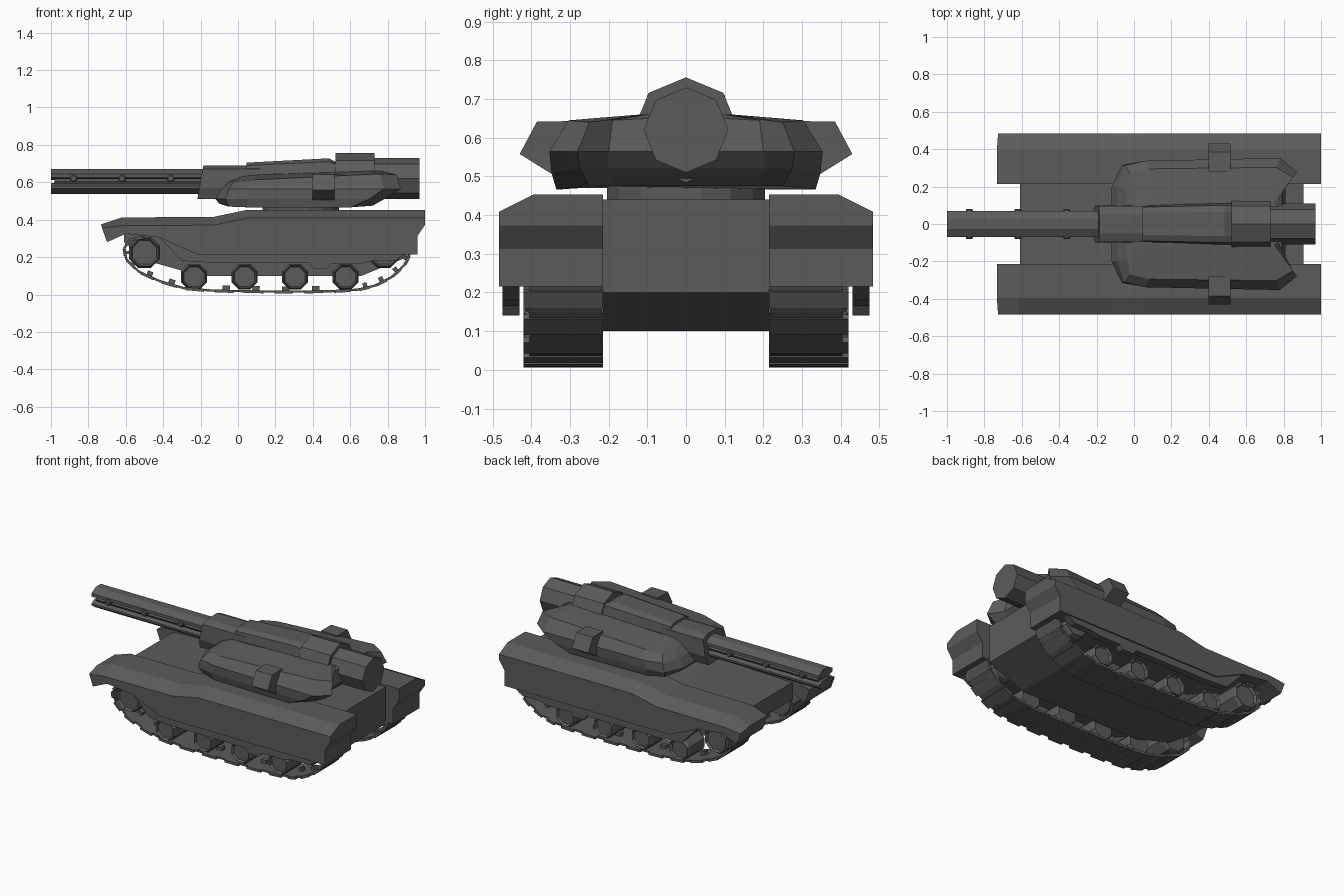
import bpy, bmesh, math
from mathutils import Vector

GREY = bpy.data.materials.new("dark grey")
GREY.diffuse_color = (0.105, 0.105, 0.105, 1)


def finish(name, bm):
    bmesh.ops.recalc_face_normals(bm, faces=bm.faces)
    me = bpy.data.meshes.new(name)
    bm.to_mesh(me)
    bm.free()
    me.materials.append(GREY)
    ob = bpy.data.objects.new(name, me)
    bpy.context.collection.objects.link(ob)
    return ob


def loft(name, loops, bm=None):
    """Join equal-length closed loops of points and cap both ends."""
    own = bm is None
    bm = bm or bmesh.new()
    rings = [[bm.verts.new(p) for p in loop] for loop in loops]
    n = len(rings[0])
    for a, b in zip(rings, rings[1:]):
        for i in range(n):
            j = (i + 1) % n
            bm.faces.new((a[i], a[j], b[j], b[i]))
    bm.faces.new(rings[0])
    bm.faces.new(rings[-1])
    return finish(name, bm) if own else None


def along_y(name, profile, y0, y1, bm=None):
    return loft(name, [[(x, y, z) for x, z in profile] for y in (y0, y1)], bm)


def along_x(name, profile, x0, x1, bm=None):
    return loft(name, [[(x, y, z) for y, z in profile] for x in (x0, x1)], bm)


def mirror_points(half):
    return half + [(-a, b) for a, b in reversed(half) if a != 0]


def ngon(n, r, a0=0.0, cx=0.0, cz=0.0):
    return [(cx + r * math.cos(a0 + 2 * math.pi * i / n),
             cz + r * math.sin(a0 + 2 * math.pi * i / n)) for i in range(n)]


def mirror_y(ob):
    m = ob.modifiers.new("mirror", 'MIRROR')
    m.use_axis = (False, True, False)


# central hull
along_y("hull", [(-0.61, 0.39), (-0.12, 0.405), (0.05, 0.44), (0.905, 0.44), (0.905, 0.2),
                 (0.66, 0.1), (-0.2, 0.1), (-0.45, 0.17), (-0.61, 0.28)], -0.215, 0.215)

# fenders: side profile with the outer top edge bevelled
top = [(-0.62, 0.412), (-0.13, 0.415), (0.05, 0.453), (1.0, 0.453)]
rest = [(1.0, 0.373), (0.96, 0.313), (0.96, 0.215), (-0.22, 0.215),
        (-0.42, 0.305), (-0.6, 0.325), (-0.7, 0.28), (-0.733, 0.375)]
drop = [(x, z - 0.044) for x, z in top]
low = rest[:-1] + [(-0.727, 0.355)]
mirror_y(loft("fender", [[(x, 0.215, z) for x, z in top + rest],
                         [(x, 0.395, z) for x, z in top + rest],
                         [(x, 0.483, z) for x, z in drop + low]]))

# skirt plate hanging under each fender
mirror_y(along_y("skirt", [(-0.42, 0.305), (-0.22, 0.22), (0.9, 0.22), (0.84, 0.18),
                           (0.72, 0.18), (0.66, 0.165), (0.5, 0.165), (0.48, 0.14),
                           (0.4, 0.14), (0.38, 0.17), (-0.14, 0.17), (-0.3, 0.18)], 0.43, 0.474))

# track plates: overlapping slabs laid along the running path
path = [Vector(p) for p in [(-0.5, 0.305), (-0.575, 0.295), (-0.61, 0.25), (-0.6, 0.19), (-0.53, 0.12),
        (-0.42, 0.07), (-0.29, 0.032), (-0.14, 0.019), (0.02, 0.016), (0.18, 0.014), (0.34, 0.014),
        (0.5, 0.016), (0.64, 0.024), (0.73, 0.045), (0.82, 0.09), (0.89, 0.155), (0.925, 0.225),
        (0.9, 0.29)]]
bm = bmesh.new()
for i, (a, b) in enumerate(zip(path, path[1:])):
    d = (b - a).normalized()
    out = Vector((d.y, -d.x))
    if i == 0:
        out = -out if out.y < 0 else out
    t = 0.008

    def slab(s, e, lo, hi, y0, y1):
        p, q = a.lerp(b, s), a.lerp(b, e)
        along_y("", [p + out * lo, q + out * lo, q + out * hi, p + out * hi], y0, y1, bm)
    slab(-0.03, 1.03, -t, t * 0.5, 0.217, 0.405)        # plate
    slab(0.1, 0.72, -t, t, 0.215, 0.42)                 # raised pad
    slab(0.35, 0.6, -0.03, -t, 0.3, 0.33)               # guide tooth
mirror_y(finish("track", bm))

# road wheels and sprockets: octagonal rim with recessed hub
bm = bmesh.new()
for cx, cz, r in [(-0.235, 0.095, 0.075), (0.035, 0.095, 0.075), (0.305, 0.095, 0.075),
                  (0.575, 0.095, 0.075), (-0.5, 0.225, 0.09), (0.78, 0.225, 0.09)]:
    steps = [(0.235, 0.9), (0.25, 1.0), (0.395, 1.0), (0.415, 0.88), (0.4, 0.76)]
    loft("", [[(x, y, z) for x, z in ngon(8, r * k, math.pi / 8, cx, cz)] for y, k in steps], bm)
mirror_y(finish("wheels", bm))

# turret ring
loft("turret_ring", [[(0.335 + x, y, z) for x, y in ngon(16, 0.208, math.pi / 16)]
                     for z in (0.42, 0.485)])

# turret body: four stacked outlines, each point is (half width, x, z)
levels = [
    [(0, -0.10, 0.485), (0.19, -0.10, 0.485), (0.29, -0.05, 0.47), (0.325, 0.05, 0.466),
     (0.335, 0.6, 0.466), (0.25, 0.72, 0.475), (0.19, 0.7, 0.475), (0, 0.7, 0.475)],
    [(0, -0.12, 0.51), (0.2, -0.12, 0.51), (0.315, -0.065, 0.51), (0.335, 0.05, 0.51),
     (0.348, 0.7, 0.51), (0.275, 0.8, 0.52), (0.2, 0.77, 0.52), (0, 0.77, 0.52)],
    [(0, -0.09, 0.565), (0.2, -0.09, 0.565), (0.312, -0.05, 0.565), (0.338, 0.06, 0.565),
     (0.353, 0.78, 0.565), (0.28, 0.87, 0.565), (0.2, 0.81, 0.565), (0, 0.81, 0.565)],
    [(0, -0.04, 0.61), (0.18, -0.04, 0.605), (0.27, -0.02, 0.605), (0.295, 0.08, 0.613),
     (0.303, 0.76, 0.645), (0.25, 0.85, 0.64), (0.19, 0.79, 0.645), (0, 0.79, 0.655)],
    [(0, 0.02, 0.63), (0.09, 0.02, 0.63), (0.1, 0.04, 0.633), (0.11, 0.1, 0.64),
     (0.12, 0.7, 0.66), (0.11, 0.75, 0.66), (0.1, 0.77, 0.66), (0, 0.77, 0.66)]]
loops = []
for lv in levels:
    loops.append([(x, w, z) for w, x, z in lv] + [(x, -w, z) for w, x, z in reversed(lv) if w])
loft("turret", loops)

# side boxes on the turret
mirror_y(along_x("side_box", [(0.28, 0.643), (0.385, 0.642), (0.43, 0.558), (0.345, 0.505),
                              (0.28, 0.51)], 0.398, 0.515))

# gun mantlet
section = [(0.05, 0.69), (0.095, 0.672), (0.1, 0.57), (0.08, 0.51)]
loft("mantlet", [[(x0 + (0.69 - z) * -0.18 * k, y, z) for y, z in mirror_points(section)]
                 for x0, k in ((-0.185, 1), (0.12, 0))])

# raised housing behind the mantlet
low_sec = [(0.06, 0.705), (0.09, 0.69), (0.1, 0.6)]
mid_sec = [(0.065, 0.728), (0.1, 0.71), (0.12, 0.6)]
end_sec = [(0.06, 0.70), (0.1, 0.69), (0.12, 0.6)]
loft("housing", [[(x, y, z) for y, z in mirror_points(s)] for x, s in
                 ((0.045, low_sec), (0.485, mid_sec), (0.54, end_sec))])

# gun breech: two stepped octagonal drums
for name, r, x0, x1 in (("breech_collar", 0.136, 0.52, 0.73), ("breech_drum", 0.11, 0.7, 0.97)):
    along_x(name, ngon(8, r, math.pi / 2, 0, 0.62), x0, x1)

# gun: upper and lower rails around a recessed core
along_x("upper_rail", mirror_points([(0.026, 0.67), (0.07, 0.645), (0.07, 0.625), (0.035, 0.612)]),
        -1.0, -0.18)
along_x("lower_rail", mirror_points([(0.035, 0.597), (0.07, 0.58), (0.07, 0.568), (0.026, 0.538)]),
        -1.0, -0.18)
along_x("gun_core", mirror_points([(0.04, 0.63), (0.055, 0.605), (0.04, 0.58)]), -0.98, -0.18)

# clamps along the gun
bm = bmesh.new()
for x in (-0.88, -0.62, -0.36):
    loft("", [[(x + px, y, 0.62 + pz) for px, pz in ngon(8, r, math.pi / 8)]
              for y, r in ((0.03, 0.021), (0.075, 0.021), (0.08, 0.015))], bm)
mirror_y(finish("gun_clamps", bm))
